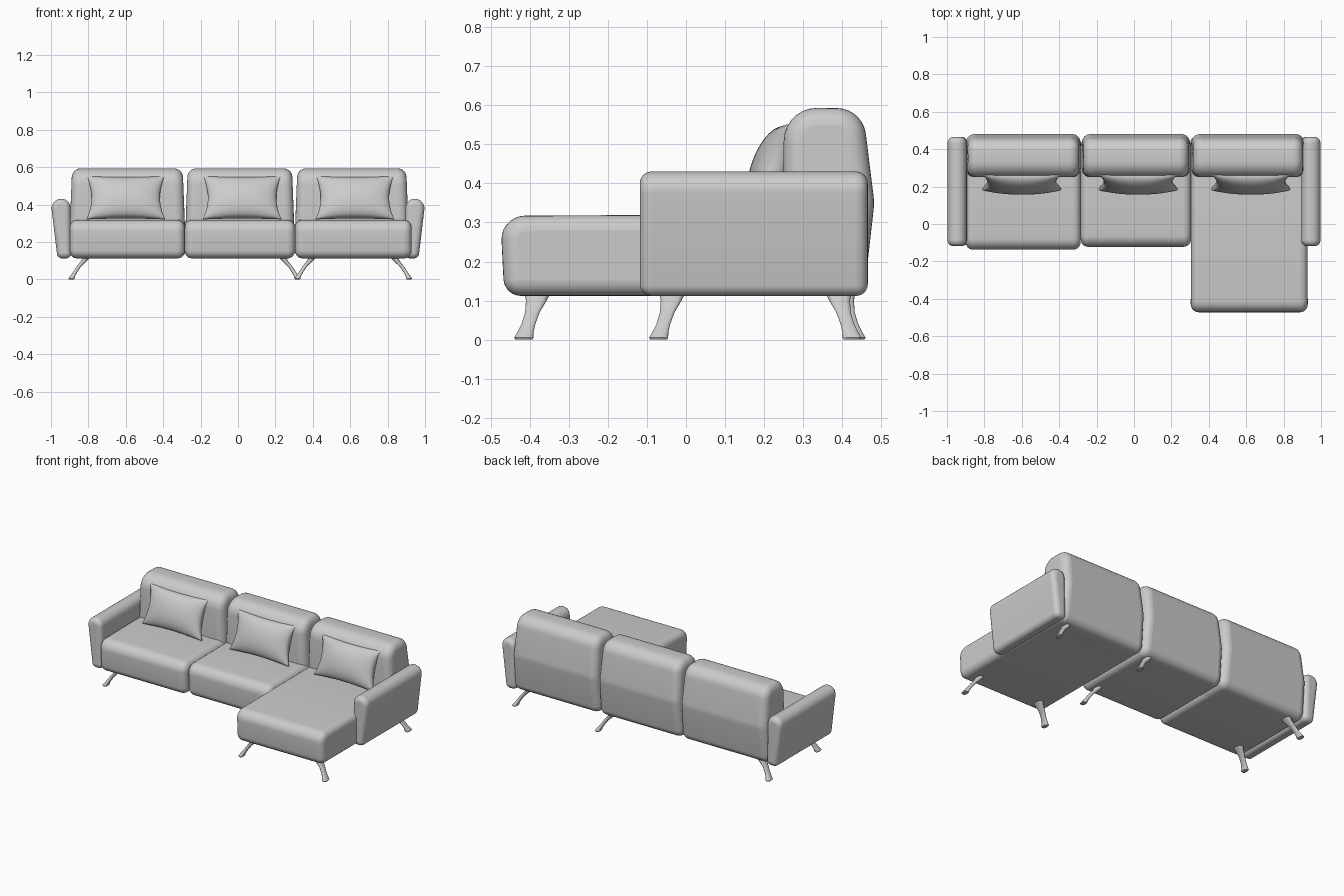
import bpy, bmesh, math
from mathutils import Vector, Matrix

if "Cube" in bpy.data.objects:
    bpy.data.objects.remove(bpy.data.objects["Cube"], do_unlink=True)

GREY = (0.6, 0.6, 0.6, 1.0)
fabric = bpy.data.materials.new("soft grey")
fabric.use_nodes = True
fabric.diffuse_color = GREY
fabric.node_tree.nodes["Principled BSDF"].inputs["Base Color"].default_value = GREY


def finish(name, bm, bevel=0.0):
    """Turn a bmesh into a smooth shaded object, rounding its sharp rims."""
    bmesh.ops.recalc_face_normals(bm, faces=bm.faces)
    mesh = bpy.data.meshes.new(name)
    bm.to_mesh(mesh)
    bm.free()
    mesh.materials.append(fabric)
    obj = bpy.data.objects.new(name, mesh)
    bpy.context.collection.objects.link(obj)
    if bevel:
        mod = obj.modifiers.new("rounded rim", 'BEVEL')
        mod.width = bevel
        mod.segments = 6
        mod.limit_method = 'ANGLE'
        mod.angle_limit = math.radians(60)
        mod.use_clamp_overlap = False
    bpy.ops.object.select_all(action='DESELECT')
    obj.select_set(True)
    bpy.context.view_layer.objects.active = obj
    bpy.ops.object.shade_smooth_by_angle(angle=math.radians(50))
    return obj


def rounded(corners, steps=7):
    """Round every (u, v, radius) corner of a polygon."""
    out = []
    for i, (u, v, r) in enumerate(corners):
        p = Vector((u, v))
        a = (Vector(corners[i - 1][:2]) - p).normalized()
        b = (Vector(corners[(i + 1) % len(corners)][:2]) - p).normalized()
        half = a.angle(b) / 2
        centre = p + (a + b).normalized() * (r / math.sin(half))
        start = p + a * (r / math.tan(half)) - centre
        end = p + b * (r / math.tan(half)) - centre
        sweep = start.angle_signed(end)
        for k in range(steps + 1):
            out.append(centre + Matrix.Rotation(-sweep * k / steps, 2) @ start)
    return out


def extruded(name, corners, lo, hi, place, bevel, shape=None):
    """Extrude a rounded profile from lo to hi; place maps (u, v, w) to xyz."""
    bm = bmesh.new()
    outline = rounded(corners)
    rings = [[bm.verts.new(place(p.x, p.y, w)) for p in outline] for w in (lo, hi)]
    n = len(outline)
    for i in range(n):
        j = (i + 1) % n
        bm.faces.new((rings[0][i], rings[0][j], rings[1][j], rings[1][i]))
    for ring in rings:
        bm.faces.new(ring)
    if shape:
        for v in bm.verts:
            shape(v.co)
    return finish(name, bm, bevel)


def along_x(u, v, w):
    return (w, u, v)


# Seats: two regular ones and the long chaise
for name, x0, x1, front in (("right_seat", -0.90, -0.285, -0.14),
                            ("middle_seat", -0.285, 0.305, -0.125),
                            ("chaise_seat", 0.305, 0.928, -0.475)):
    side = [(front + 0.01, 0.112, 0.045), (front, 0.317, 0.06),
            (0.45, 0.322, 0.045), (0.45, 0.112, 0.045)]
    extruded(name, side, x0, x1, along_x, 0.04)

# Backrests: plump at the bottom, narrower towards the top
back_side = [(0.25, 0.112, 0.05), (0.25, 0.594, 0.085), (0.452, 0.592, 0.075),
             (0.482, 0.35, 0.15), (0.455, 0.112, 0.05)]
for name, x0, x1 in (("right_backrest", -0.903, -0.28),
                     ("middle_backrest", -0.284, 0.304),
                     ("left_backrest", 0.302, 0.915)):
    mid = (x0 + x1) / 2

    def taper(co, mid=mid):
        co.x = mid + (co.x - mid) * (1 - 0.13 * max(0, co.z - 0.2))
    extruded(name, back_side, x0, x1, along_x, 0.045, taper)

# Armrests: leaning outwards, mirrored left and right
arm_end = [(0.89, 0.112, 0.03), (0.897, 0.432, 0.047),
           (1.003, 0.428, 0.05), (0.965, 0.112, 0.03)]
for name, s in (("left_armrest", 1), ("right_armrest", -1)):
    extruded(name, arm_end, -0.118, 0.465,
             lambda u, v, w, s=s: (s * u, w, v), 0.03)


# Scatter cushions with drawn-out corners and a thin seam
def cushion(name, x):
    bm = bmesh.new()
    nu, nv = 24, 16
    tilt = Matrix.Rotation(math.radians(-20), 3, 'X')
    for side in (-1, 1):
        grid = []
        for i in range(nu + 1):
            for j in range(nv + 1):
                u, v = math.sin(math.pi * (i / nu - 0.5)), math.sin(math.pi * (j / nv - 0.5))
                puff = ((1 - u * u) * (1 - v * v)) ** 0.45
                px = 0.21 * u * (1 - 0.13 * (1 - v * v))
                pz = 0.122 * v * (1 - 0.07 * (1 - u * u))
                co = tilt @ Vector((px, side * (0.004 + 0.058 * puff), pz))
                grid.append(bm.verts.new(co + Vector((x, 0.228, 0.436))))
        for i in range(nu):
            for j in range(nv):
                k = i * (nv + 1) + j
                bm.faces.new((grid[k], grid[k + 1], grid[k + nv + 2], grid[k + nv + 1]))
    # Seam joining the front and back halves
    rim = [e for e in bm.edges if e.is_boundary]
    bmesh.ops.bridge_loops(bm, edges=rim)
    finish(name, bm)


for name, x in (("right_cushion", -0.60), ("middle_cushion", 0.022), ("left_cushion", 0.625)):
    cushion(name, x)

# Legs: splayed, curved, flaring at the top and at the foot
LEG_RINGS = [  # height, inset in x, inset in y, half width x, half width y
    (0.125, 0.085, 0.036, 0.024, 0.036), (0.10, 0.068, 0.032, 0.016, 0.027),
    (0.07, 0.040, 0.022, 0.012, 0.019), (0.04, 0.020, 0.012, 0.011, 0.018),
    (0.018, 0.006, 0.004, 0.013, 0.021), (0.005, 0.0, 0.0, 0.016, 0.025),
    (0.0, 0.0, 0.0, 0.013, 0.022)]


def leg(name, x, y, sx, sy):
    bm = bmesh.new()
    n = 14
    rings = []
    for z, ix, iy, rx, ry in LEG_RINGS:
        ring = []
        for k in range(n):
            a = math.tau * k / n
            c, s = math.cos(a), math.sin(a)
            ring.append(bm.verts.new((
                x - sx * ix + rx * math.copysign(abs(c) ** 0.7, c),
                y - sy * iy + ry * math.copysign(abs(s) ** 0.7, s), z)))
        rings.append(ring)
    for a, b in zip(rings, rings[1:]):
        for k in range(n):
            bm.faces.new((a[k], a[(k + 1) % n], b[(k + 1) % n], b[k]))
    bm.faces.new(rings[0])
    bm.faces.new(rings[-1])
    finish(name, bm)


for name, x, y, sx, sy in (
        ("right_front_leg", -0.89, -0.07, -1, -1), ("right_back_leg", -0.89, 0.425, -1, 1),
        ("middle_front_leg", 0.318, -0.07, 1, -1), ("middle_back_leg", 0.318, 0.435, 1, 1),
        ("chaise_inner_leg", 0.318, -0.415, -1, -1), ("chaise_outer_leg", 0.915, -0.415, 1, -1),
        ("left_back_leg", 0.915, 0.425, 1, 1)):
    leg(name, x, y, sx, sy)
